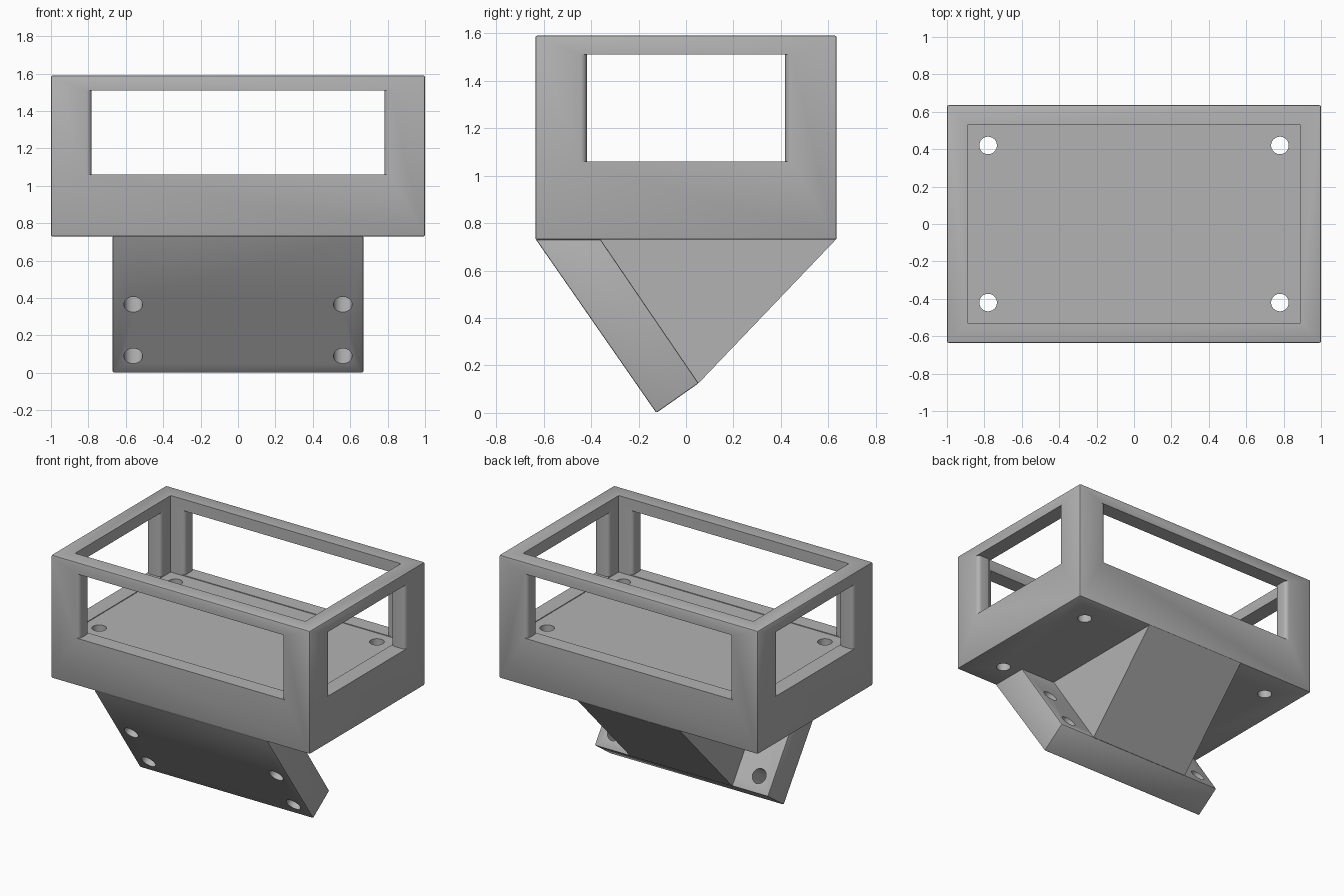
import bpy, bmesh, math
from mathutils import Vector, Matrix

if "Cube" in bpy.data.objects:
    bpy.data.objects.remove(bpy.data.objects["Cube"])

grey = bpy.data.materials.new("matte grey")
grey.diffuse_color = (0.45, 0.45, 0.45, 1)
grey.use_nodes = True
grey.node_tree.nodes["Principled BSDF"].inputs["Base Color"].default_value = grey.diffuse_color


def make(name, bm, cutter=False):
    bmesh.ops.recalc_face_normals(bm, faces=bm.faces)
    me = bpy.data.meshes.new(name)
    bm.to_mesh(me)
    bm.free()
    ob = bpy.data.objects.new(name, me)
    bpy.context.collection.objects.link(ob)
    me.materials.append(grey)
    if cutter:
        ob.hide_render = True
        ob.hide_set(True)
    return ob


def prism(name, pts, vec, cutter=False, bevel=0):
    """Extrude a closed 3D outline along a vector."""
    bm = bmesh.new()
    f = bm.faces.new([bm.verts.new(p) for p in pts])
    ext = bmesh.ops.extrude_face_region(bm, geom=[f])["geom"]
    bmesh.ops.translate(bm, vec=vec, verts=[v for v in ext if isinstance(v, bmesh.types.BMVert)])
    bmesh.ops.recalc_face_normals(bm, faces=bm.faces)
    if bevel:
        bmesh.ops.bevel(bm, geom=bm.edges[:], offset=bevel, segments=2, profile=0.5, affect='EDGES')
    return make(name, bm, cutter)


def box(name, hx, hy, z0, z1, cutter=False, bevel=0):
    pts = [(-hx, -hy, z0), (hx, -hy, z0), (hx, hy, z0), (-hx, hy, z0)]
    return prism(name, pts, (0, 0, z1 - z0), cutter, bevel)


def drill(name, centre, axis, r, length):
    bm = bmesh.new()
    rot = Vector((0, 0, 1)).rotation_difference(Vector(axis)).to_matrix().to_4x4()
    bmesh.ops.create_cone(bm, cap_ends=True, segments=32, radius1=r, radius2=r, depth=length,
                          matrix=Matrix.Translation(centre) @ rot)
    return make(name, bm, True)


def window(name, half, outer, wall, z0, z1, along_x):
    """Cutter through both opposite walls; jambs rounded inside and outside."""
    r, n = 0.027, 5
    arc = [(half + r - r * math.cos(a), r - r * math.sin(a))
           for a in (math.pi / 2 * i / n for i in range(n, -1, -1))]
    # jamb path from inner face to outer face of one wall
    up = [(half + r, outer + 0.1), (half + r, outer)]
    up += [(u, outer - d) for u, d in
           ((half + r - r * math.sin(a), r - r * math.cos(a))
            for a in (math.pi / 2 * i / n for i in range(1, n + 1)))]
    inner = outer - wall
    up += [(half + r - r * math.cos(a), inner + r - r * math.sin(a))
           for a in (math.pi / 2 * i / n for i in range(n + 1))]
    up += [(half + r, inner - 0.1)]
    right = up
    quad = right + [(u, -v) for u, v in reversed(right)]
    loop = quad + [(-u, -v) for u, v in quad]
    pts = [(u, v, z0) if along_x else (v, u, z0) for u, v in loop]
    return prism(name, pts, (0, 0, z1 - z0), True)


def cut(ob, cutters):
    for c in cutters:
        m = ob.modifiers.new("cut", 'BOOLEAN')
        m.operation, m.solver, m.object = 'DIFFERENCE', 'EXACT', c


# Open tray with four windows and floor holes
tray = box("tray", 1.0, 0.635, 0.73, 1.59, bevel=0.008)
cutters = [box("cavity_cutter", 0.89, 0.528, 1.055, 1.8, True),
           window("long_window_cutter", 0.783, 0.635, 0.107, 1.06, 1.51, True),
           window("short_window_cutter", 0.418, 1.0, 0.11, 1.0602, 1.5098, False)]
for sx in (-1, 1):
    for sy in (-1, 1):
        cutters.append(drill("floor_hole_cutter", (sx * 0.78, sy * 0.42, 0.9), (0, 0, 1), 0.047, 0.6))
cut(tray, cutters)

# Slanted mounting plate with four holes square to its face
W = 0.67
plate = prism("mounting_plate",
              [(-W, y, z) for y, z in ((-0.633, 0.731), (-0.125, 0), (0.053, 0.125), (-0.36, 0.731))],
              (2 * W, 0, 0), bevel=0.006)
holes = []
for sx in (-1, 1):
    for y, z in ((-0.38, 0.365), (-0.188, 0.09)):
        holes.append(drill("plate_hole_cutter", (sx * 0.56, y + 0.09, z + 0.063), (0, 0.82, 0.573), 0.05, 0.5))
cut(plate, holes)

# Narrower wedge bracing the plate against the tray
prism("brace_wedge", [(-0.395, y, z) for y, z in ((-0.37, 0.731), (0.043, 0.125), (0.053, 0.125), (0.632, 0.731))],
      (0.79, 0, 0))

# Smooth shading with sharp edges kept
for ob in (tray, plate):
    bpy.ops.object.select_all(action='DESELECT')
    bpy.context.view_layer.objects.active = ob
    ob.select_set(True)
    for m in list(ob.modifiers):
        bpy.ops.object.modifier_apply(modifier=m.name)
    bpy.ops.object.shade_smooth_by_angle(angle=math.radians(35))
